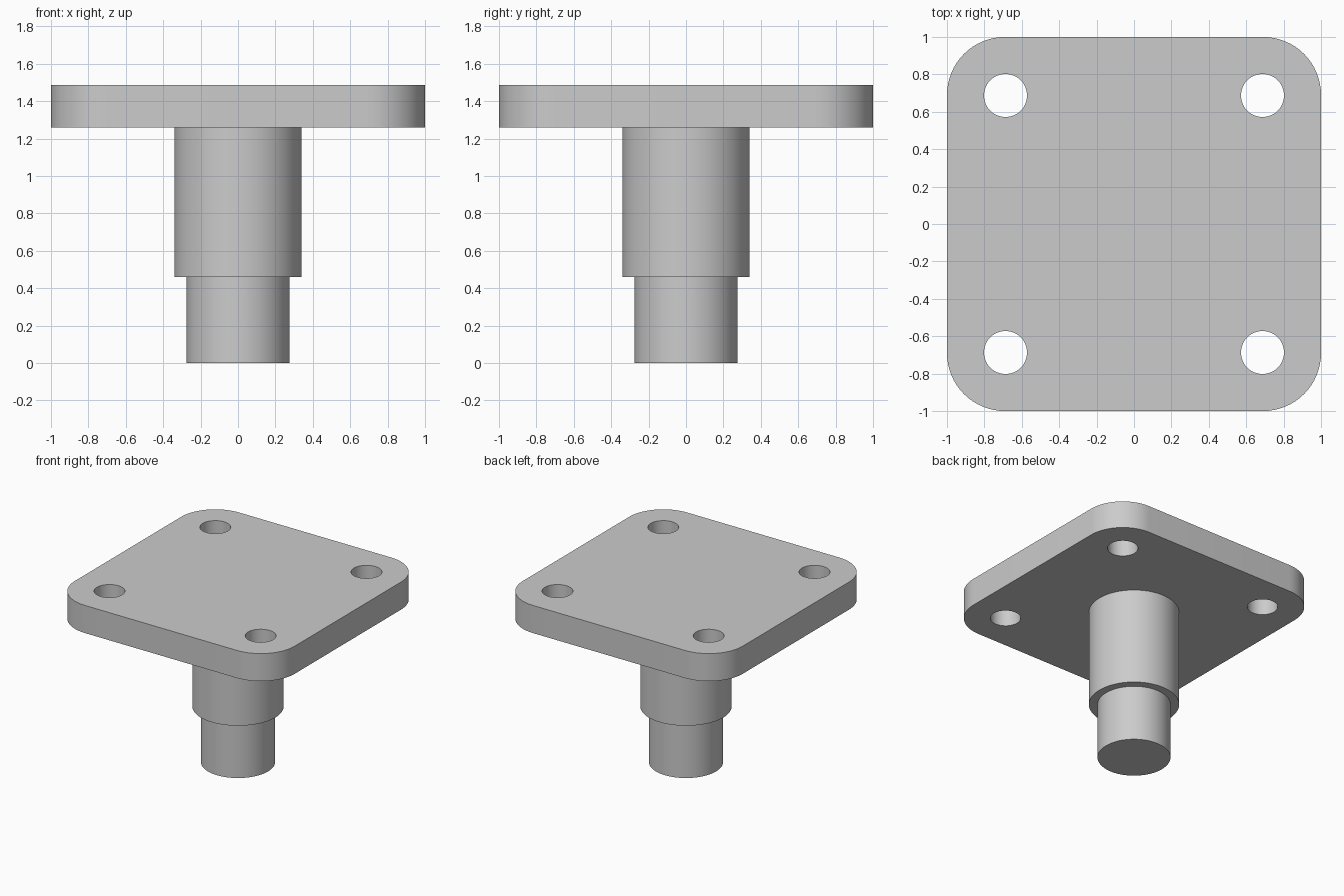
import bpy
import bmesh
from math import radians

default = bpy.data.objects.get("Cube")
if default:
    bpy.data.objects.remove(default, do_unlink=True)

# Dimensions
PLATE_BOTTOM, PLATE_TOP = 1.26, 1.487
CORNER_RADIUS = 0.31
HOLE_OFFSET, HOLE_RADIUS = 0.687, 0.115
SHOULDER_Z = 0.46
STEM_RADIUS, PIN_RADIUS = 0.34, 0.275

# Single plain metal colour
GREY = (0.6, 0.6, 0.6, 1)
metal = bpy.data.materials.new("light_grey_metal")
metal.use_nodes = True
metal.diffuse_color = GREY
metal.node_tree.nodes["Principled BSDF"].inputs["Base Color"].default_value = GREY


def make_object(name, bm):
    """Turn a bmesh into a linked object with the metal material."""
    bmesh.ops.recalc_face_normals(bm, faces=bm.faces)
    mesh = bpy.data.meshes.new(name)
    bm.to_mesh(mesh)
    bm.free()
    mesh.materials.append(metal)
    obj = bpy.data.objects.new(name, mesh)
    bpy.context.collection.objects.link(obj)
    return obj


def activate(obj):
    bpy.ops.object.select_all(action="DESELECT")
    obj.select_set(True)
    bpy.context.view_layer.objects.active = obj


def smooth(obj):
    activate(obj)
    bpy.ops.object.shade_smooth_by_angle(angle=radians(30))


# Mounting plate: a block with rounded vertical corners
bm = bmesh.new()
bmesh.ops.create_cube(bm, size=2)
for v in bm.verts:
    v.co.z = PLATE_TOP if v.co.z > 0 else PLATE_BOTTOM
uprights = [e for e in bm.edges if abs(e.verts[0].co.z - e.verts[1].co.z) > 0.1]
bmesh.ops.bevel(bm, geom=uprights, offset=CORNER_RADIUS, offset_type="OFFSET",
                segments=16, profile=0.5, affect="EDGES")
plate = make_object("mounting_plate", bm)

# Bolt holes: four cylinders in one cutter
bm = bmesh.new()
for sx in (-1, 1):
    for sy in (-1, 1):
        made = bmesh.ops.create_cone(bm, cap_ends=True, segments=48, depth=1,
                                     radius1=HOLE_RADIUS, radius2=HOLE_RADIUS)
        bmesh.ops.translate(bm, verts=made["verts"],
                            vec=(sx * HOLE_OFFSET, sy * HOLE_OFFSET, PLATE_TOP))
cutter = make_object("bolt_hole_cutter", bm)
cutter.hide_render = True

cut = plate.modifiers.new("bolt_holes", "BOOLEAN")
cut.operation = "DIFFERENCE"
cut.solver = "EXACT"
cut.object = cutter
activate(plate)
bpy.ops.object.modifier_apply(modifier=cut.name)
bpy.data.objects.remove(cutter, do_unlink=True)
smooth(plate)

# Stepped stem: a half profile turned around the vertical axis
profile = [(0, 0), (PIN_RADIUS, 0), (PIN_RADIUS, SHOULDER_Z),
           (STEM_RADIUS, SHOULDER_Z), (STEM_RADIUS, PLATE_BOTTOM)]
bm = bmesh.new()
points = [bm.verts.new((r, 0, z)) for r, z in profile]
edges = [bm.edges.new(pair) for pair in zip(points, points[1:])]
bmesh.ops.spin(bm, geom=points + edges, cent=(0, 0, 0), axis=(0, 0, 1),
               angle=radians(360), steps=72, use_merge=True)
bmesh.ops.remove_doubles(bm, verts=bm.verts, dist=0.0001)
stem = make_object("stepped_stem", bm)

# Open top of the stem meets the plate; make sure its faces look outwards
if any(p.normal.z > 0.9 for p in stem.data.polygons):
    stem.data.flip_normals()
smooth(stem)
